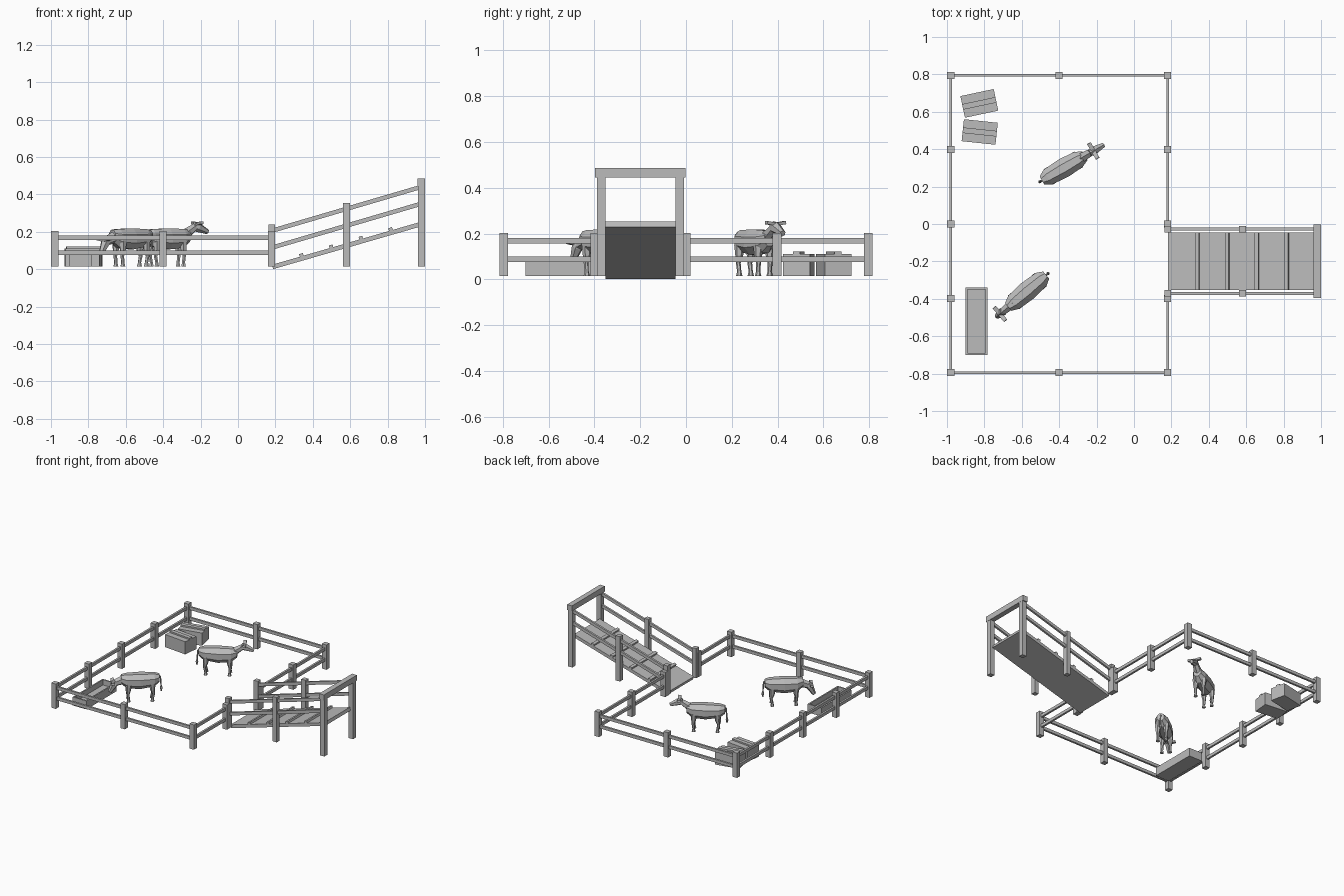
import bpy, bmesh, math
from mathutils import Matrix, Vector

if "Cube" in bpy.data.objects:
    bpy.data.objects.remove(bpy.data.objects["Cube"])

GROUND = 0.015
grey = bpy.data.materials.new("plain grey")
grey.use_nodes = True
grey.diffuse_color = (0.5, 0.5, 0.5, 1)
grey.node_tree.nodes["Principled BSDF"].inputs["Base Color"].default_value = grey.diffuse_color


def finish(name, bm, matrix):
    bmesh.ops.recalc_face_normals(bm, faces=bm.faces)
    mesh = bpy.data.meshes.new(name)
    bm.to_mesh(mesh)
    bm.free()
    mesh.materials.append(grey)
    obj = bpy.data.objects.new(name, mesh)
    obj.matrix_world = matrix
    bpy.context.collection.objects.link(obj)
    return obj


def box(name, centre, size, matrix=Matrix()):
    bm = bmesh.new()
    bmesh.ops.create_cube(bm, size=1, matrix=Matrix.Translation(centre) @ Matrix.Diagonal((*size, 1)))
    return finish(name, bm, matrix)


def bar(name, start, end, width, height, matrix=Matrix()):
    """Straight timber between two points."""
    a, b = Vector(start), Vector(end)
    turn = (b - a).to_track_quat('X', 'Z').to_matrix().to_4x4()
    return box(name, (0, 0, 0), ((b - a).length, width, height),
               matrix @ Matrix.Translation((a + b) / 2) @ turn)


def post(name, x, y, top, width=0.038):
    box(name, (x, y, (GROUND + top) / 2), (width, width, top - GROUND))


def loft(name, sections, matrix, sides=8):
    """Skin sections (x, y, z, half width, half height, pitch in degrees)."""
    bm = bmesh.new()
    rings = []
    for x, y, z, w, h, pitch in sections:
        p = math.radians(pitch)
        ring = []
        for i in range(sides):
            t = math.tau * (i + 0.5) / sides
            scale = 1 / math.cos(math.pi / sides)
            u, v = w * scale * math.cos(t), h * scale * math.sin(t)
            ring.append(bm.verts.new((x - v * math.sin(p), y + u, z + v * math.cos(p))))
        rings.append(ring)
    for r, s in zip(rings, rings[1:]):
        for i in range(sides):
            j = (i + 1) % sides
            bm.faces.new((r[i], r[j], s[j], s[i]))
    bm.faces.new(rings[0])
    bm.faces.new(rings[-1])
    return finish(name, bm, matrix)


# Yard fence: posts around the rectangle, two rails on each run
LEFT, RIGHT, SIDE = -0.98, 0.18, 0.795
for x in (LEFT, RIGHT):
    for k in range(-2, 3):
        post("fence_post", x, k * SIDE / 2, 0.203)
for y in (-SIDE, SIDE):
    post("fence_post", (LEFT + RIGHT) / 2, y, 0.203)
for z in (0.088, 0.168):
    for y in (-SIDE, SIDE):
        bar("fence_rail", (LEFT, y, z), (RIGHT, y, z), 0.015, 0.023)
    bar("fence_rail", (LEFT, -SIDE, z), (LEFT, SIDE, z), 0.015, 0.023)
    for s in (-1, 1):
        bar("fence_rail", (RIGHT, s * SIDE, z), (RIGHT, 0 if s > 0 else -SIDE / 2, z), 0.015, 0.023)

# Loading ramp: deck, cleats, side posts, sloping rails and end frame
MID, END, SLOPE = -0.199, 0.98, 0.29
bar("ramp_deck", (0.185, MID, 0.012), (0.975, MID, 0.24), 0.307, 0.024)
for k in range(1, 5):
    x = RIGHT + k * 0.159
    z = 0.03 + (x - 0.185) * SLOPE
    bar("ramp_cleat", (x - 0.01, MID, z - 0.003), (x + 0.01, MID, z + 0.003), 0.307, 0.018)
for s in (-1, 1):
    y = MID + s * 0.172
    post("ramp_low_post", RIGHT, y, 0.24, 0.035)
    post("ramp_middle_post", 0.58, y, 0.355, 0.035)
    post("ramp_end_post", END, y, 0.455, 0.037)
    for z in (0.205, 0.115):
        bar("ramp_rail", (RIGHT, y, z), (END, y, z + 0.235), 0.015, 0.023)
box("ramp_top_beam", (END, MID, 0.465), (0.04, 0.395, 0.042))

# Feed trough with a sunken inside
bm = bmesh.new()
bmesh.ops.create_cube(bm, size=1, matrix=Matrix.Translation((-0.842, -0.52, 0.047))
                      @ Matrix.Diagonal((0.116, 0.36, 0.064, 1)))
top = max(bm.faces, key=lambda f: f.calc_center_median().z)
bmesh.ops.inset_region(bm, faces=[top], thickness=0.015)
inner = bmesh.ops.extrude_discrete_faces(bm, faces=[top])["faces"][0]
bmesh.ops.translate(bm, verts=inner.verts, vec=(0, 0, -0.04))
finish("feed_trough", bm, Matrix())

# Hay bales with a raised strap
for x, y, angle in ((-0.827, 0.645, 12), (-0.825, 0.492, -6)):
    place = Matrix.Translation((x, y, GROUND)) @ Matrix.Rotation(math.radians(angle), 4, 'Z')
    box("hay_bale", (0, 0, 0.048), (0.182, 0.118, 0.096), place)
    box("hay_strap", (0, 0, 0.101), (0.182, 0.03, 0.012), place)


def cow(x, y, heading, grazing):
    place = Matrix.Translation((x, y, 0)) @ Matrix.Rotation(math.radians(heading), 4, 'Z')
    # Barrel body, tapering at both ends
    loft("cow_body", [(-0.135, 0, 0.178, 0.025, 0.028, 0), (-0.1, 0, 0.168, 0.045, 0.046, 0),
                      (0, 0, 0.162, 0.053, 0.056, 0), (0.09, 0, 0.165, 0.046, 0.05, 0),
                      (0.13, 0, 0.178, 0.027, 0.032, 0)], place)
    # Neck, head and the crosswise horns
    if grazing:
        hx, hz, pitch = 0.172, 0.15, -62
    else:
        hx, hz, pitch = 0.175, 0.228, -22
    loft("cow_neck", [(0.1, 0, 0.178, 0.026, 0.032, 0),
                      (hx, 0, hz, 0.018, 0.022, pitch / 2)], place, 6)
    p = math.radians(pitch)
    c, s = math.cos(p), math.sin(p)
    loft("cow_head", [(hx + d * c, 0, hz + d * s, w, h, pitch)
                      for d, w, h in ((-0.018, 0.017, 0.018), (0.01, 0.022, 0.023),
                                      (0.055, 0.015, 0.015), (0.075, 0.012, 0.012))], place, 6)
    bx, bz = hx - s * 0.018, hz + c * 0.018
    for side in (-1, 1):
        bar("cow_horn", (bx, side * 0.004, bz - 0.004), (bx, side * 0.047, bz + 0.003), 0.022, 0.014, place)
    # Legs: thick thigh, thin shin, wider hoof
    for lx, bend in ((0.08, 0.004), (-0.085, -0.008)):
        for side in (-1, 1):
            loft("cow_leg", [(lx + b * bend, 0, z, r, r, -90)
                             for z, r, b in ((0.15, 0.019, 0), (0.105, 0.015, 0), (0.07, 0.009, 1),
                                             (0.035, 0.008, 0), (GROUND, 0.012, 0))],
                 place @ Matrix.Translation((0, side * 0.029, 0)), 6)
    # Tail hanging behind, ending in a tuft
    loft("cow_tail", [(dx, 0, z, r, r, tilt) for dx, z, r, tilt in
                      ((-0.125, 0.198, 0.006, 20), (-0.142, 0.185, 0.005, 60), (-0.147, 0.12, 0.004, 90),
                       (-0.148, 0.1, 0.008, 90), (-0.148, 0.075, 0.003, 90))], place, 6)


cow(-0.375, 0.3, 30, False)
cow(-0.573, -0.36, 220, True)
